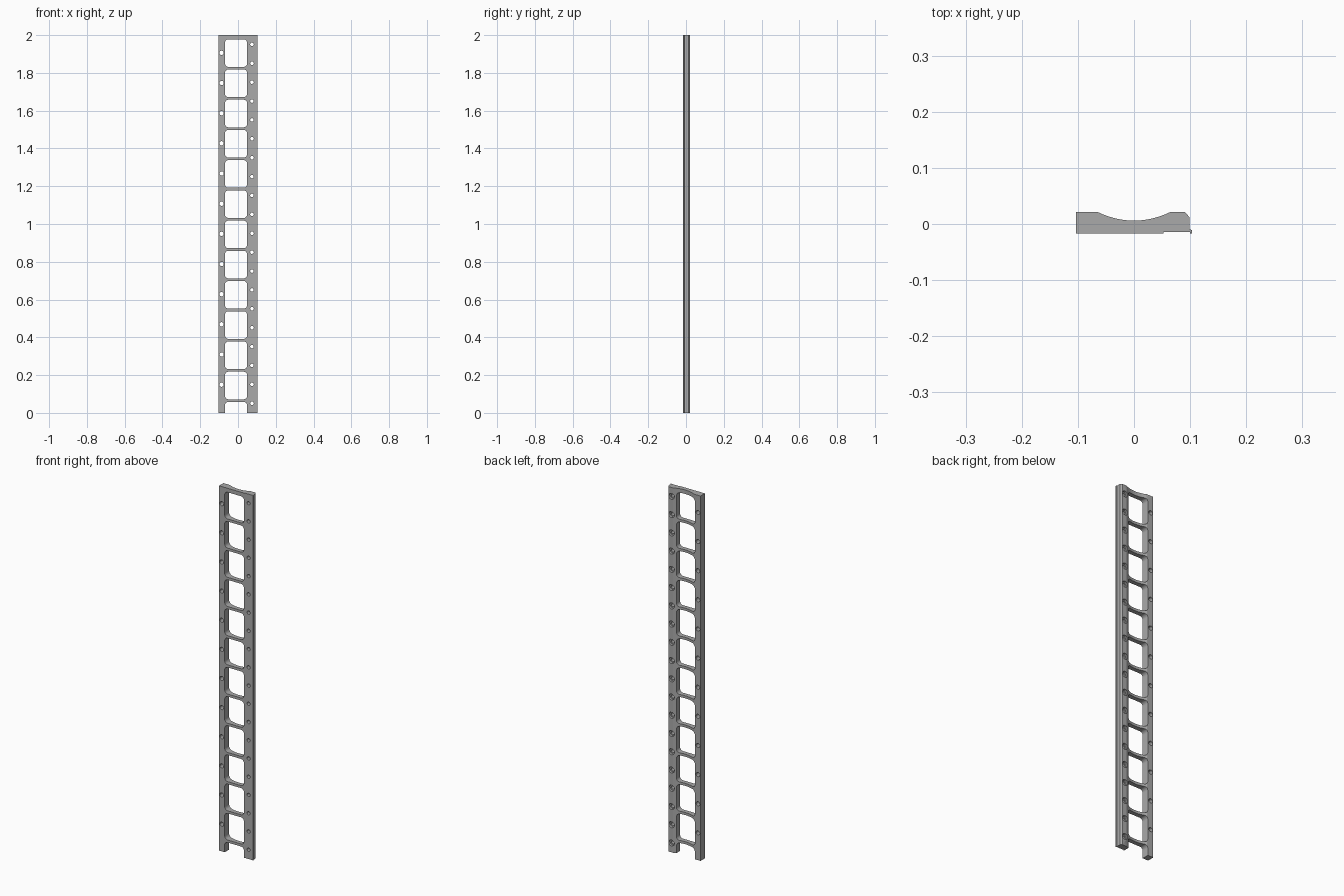
import bpy
import bmesh
from math import cos, sin, pi, radians
from mathutils import Vector

if "Cube" in bpy.data.objects:
    bpy.data.objects.remove(bpy.data.objects["Cube"], do_unlink=True)

HEIGHT = 2.0
BACK, FRONT = 0.021, -0.017

grey = bpy.data.materials.new("plain grey")
grey.use_nodes = True
colour = (0.4, 0.4, 0.4, 1)
grey.diffuse_color = colour
grey.node_tree.nodes["Principled BSDF"].inputs["Base Color"].default_value = colour


def make_object(name, bm):
    bmesh.ops.recalc_face_normals(bm, faces=bm.faces)
    mesh = bpy.data.meshes.new(name)
    bm.to_mesh(mesh)
    bm.free()
    mesh.materials.append(grey)
    obj = bpy.data.objects.new(name, mesh)
    bpy.context.collection.objects.link(obj)
    return obj


def extrude_outline(bm, points, offset):
    face = bm.faces.new([bm.verts.new(p) for p in points])
    result = bmesh.ops.extrude_face_region(bm, geom=[face])
    moved = [g for g in result["geom"] if isinstance(g, bmesh.types.BMVert)]
    bmesh.ops.translate(bm, verts=moved, vec=offset)


def window(bm, x0, x1, z0, z1, r, steps=6):
    """Rounded rectangular opening through the depth."""
    corners = [(x1 - r, z1 - r), (x0 + r, z1 - r), (x0 + r, z0 + r), (x1 - r, z0 + r)]
    points = []
    for i, (cx, cz) in enumerate(corners):
        for s in range(steps + 1):
            a = pi / 2 * (i + s / steps)
            points.append((cx + r * cos(a), -0.1, cz + r * sin(a)))
    extrude_outline(bm, points, Vector((0, 0.2, 0)))


def drill(bm, x, z, profile, sides=20):
    """Stepped round hole: profile holds (y, radius) pairs."""
    rings = [[bm.verts.new((x + r * cos(2 * pi * i / sides), y,
                            z + r * sin(2 * pi * i / sides))) for i in range(sides)]
             for y, r in profile]
    for a, b in zip(rings, rings[1:]):
        for i in range(sides):
            j = (i + 1) % sides
            bm.faces.new((a[i], a[j], b[j], b[i]))
    bm.faces.new(rings[0])
    bm.faces.new(rings[-1])


# Rail cross-section: dished back, shallow front recess with a small lip
dish = []
for i in range(17):
    t = -1 + i / 8
    dish.append((0.064 * t, 0.006 + (BACK - 0.006) * t * t))
outline = [(-0.103, FRONT), (-0.103, BACK)] + dish + [
    (0.091, BACK), (0.099, 0.012), (0.099, -0.009), (0.103, -0.011),
    (0.103, FRONT), (0.100, FRONT), (0.100, -0.014), (0.053, -0.014), (0.053, FRONT)]
bm = bmesh.new()
extrude_outline(bm, [(x, y, 0) for x, y in outline], Vector((0, 0, HEIGHT)))
frame = make_object("ladder_frame", bm)

# Window openings, the lowest one cut open by the bottom edge
bm = bmesh.new()
for k in range(13):
    top = 1.978 - 0.16 * k
    window(bm, -0.069, 0.048, top - 0.146, top, 0.018)

# Plain holes in the right rail
for k in range(12):
    drill(bm, -0.087, 1.906 - 0.1597 * k, [(-0.1, 0.0115), (0.1, 0.0115)])

# Counterbored holes in the left rail
for k in range(20):
    drill(bm, 0.074, 1.951 - 0.1 * k,
          [(-0.1, 0.0095), (0.008, 0.0095), (0.008, 0.0165), (0.1, 0.0165)])
cutter = make_object("opening_cutter", bm)
cutter.hide_render = True

cut = frame.modifiers.new("openings", "BOOLEAN")
cut.operation = "DIFFERENCE"
cut.solver = "EXACT"
cut.object = cutter
bpy.ops.object.select_all(action="DESELECT")
frame.select_set(True)
bpy.context.view_layer.objects.active = frame
bpy.ops.object.modifier_apply(modifier=cut.name)
bpy.data.objects.remove(cutter, do_unlink=True)
bpy.ops.object.shade_smooth_by_angle(angle=radians(25))
